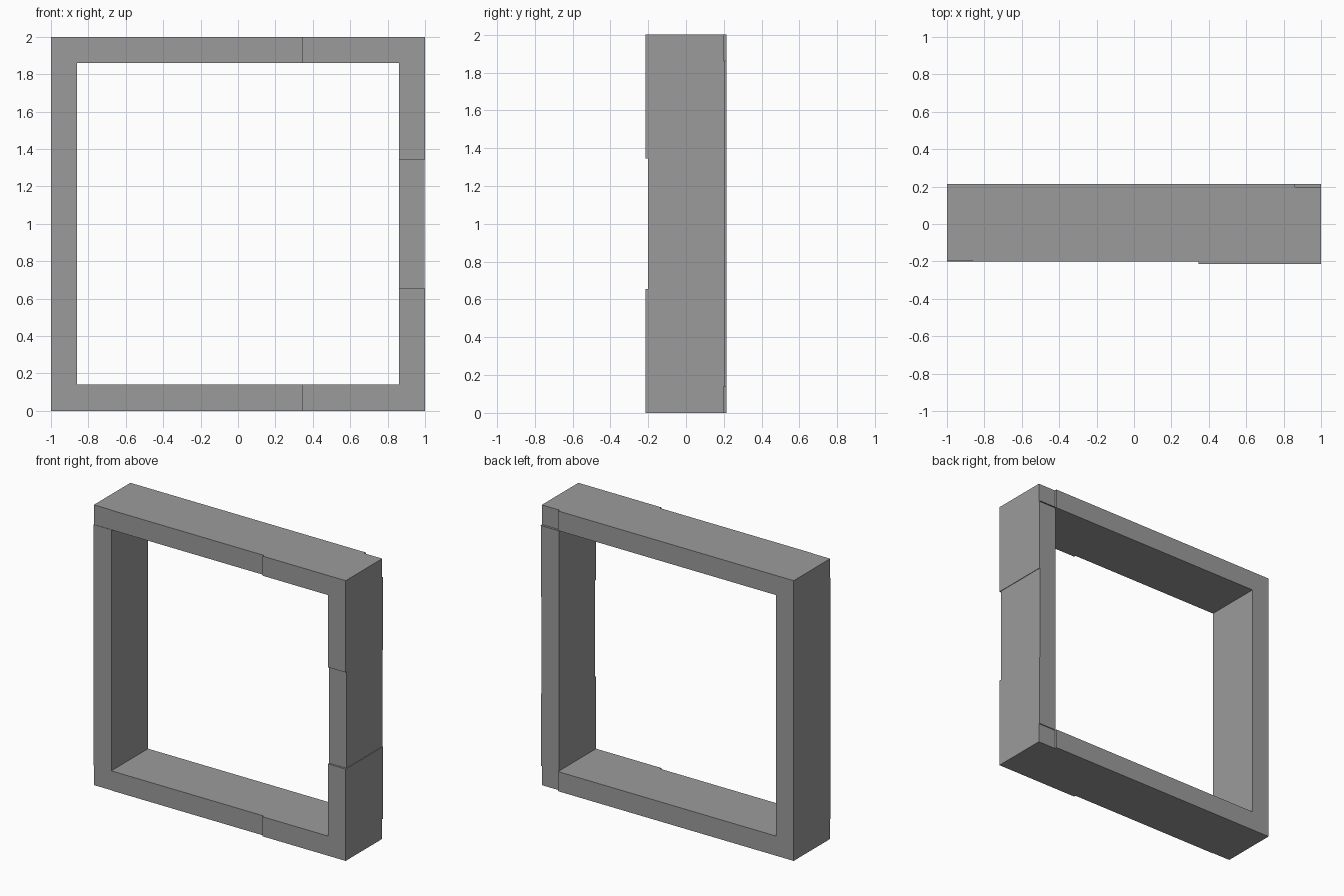
import bpy

if "Cube" in bpy.data.objects:
    bpy.data.objects.remove(bpy.data.objects["Cube"])


def box(name, lo, hi):
    mid = [(a + b) / 2 for a, b in zip(lo, hi)]
    bpy.ops.mesh.primitive_cube_add(size=1, location=mid)
    ob = bpy.context.object
    ob.name = name
    ob.scale = [b - a for a, b in zip(lo, hi)]
    bpy.ops.object.transform_apply(location=True, rotation=False, scale=True)
    return ob


def cut(target, lo, hi):
    cutter = box("cutter", lo, hi)
    cutter.hide_render = True
    mod = target.modifiers.new("cut", 'BOOLEAN')
    mod.operation = 'DIFFERENCE'
    mod.solver = 'EXACT'
    mod.object = cutter
    bpy.context.view_layer.objects.active = target
    bpy.ops.object.modifier_apply(modifier=mod.name)
    bpy.data.objects.remove(cutter, do_unlink=True)


# Square frame with a large opening
frame = box("square_frame", (-1, -0.214, 0), (1, 0.214, 2))
cut(frame, (-0.86, -1, 0.14), (0.86, 1, 1.86))

# Front: only the two right-hand corner pieces stand proud
cut(frame, (-1.5, -1, -0.5), (0.345, -0.2, 2.5))
cut(frame, (0.5, -1, 0.655), (1.5, -0.2, 1.345))

# Right post: back set in, middle section slightly slimmer
cut(frame, (0.996, -1, 0.655), (1.5, 1, 1.345))
cut(frame, (0.86, 0.205, 0.14), (1.5, 1, 1.86))

# Small corner steps: back of right corners, front of left corners
for z0, z1 in ((-0.5, 0.14), (1.86, 2.5)):
    cut(frame, (0.86, 0.198, z0), (1.5, 1, z1))
    cut(frame, (-1.5, -1, z0), (-0.86, -0.197, z1))

# Dark grey finish
grey = bpy.data.materials.new("dark_grey")
grey.diffuse_color = (0.33, 0.33, 0.33, 1)
grey.use_nodes = True
grey.node_tree.nodes["Principled BSDF"].inputs["Base Color"].default_value = grey.diffuse_color
frame.data.materials.clear()
frame.data.materials.append(grey)
for face in frame.data.polygons:
    face.material_index = 0
